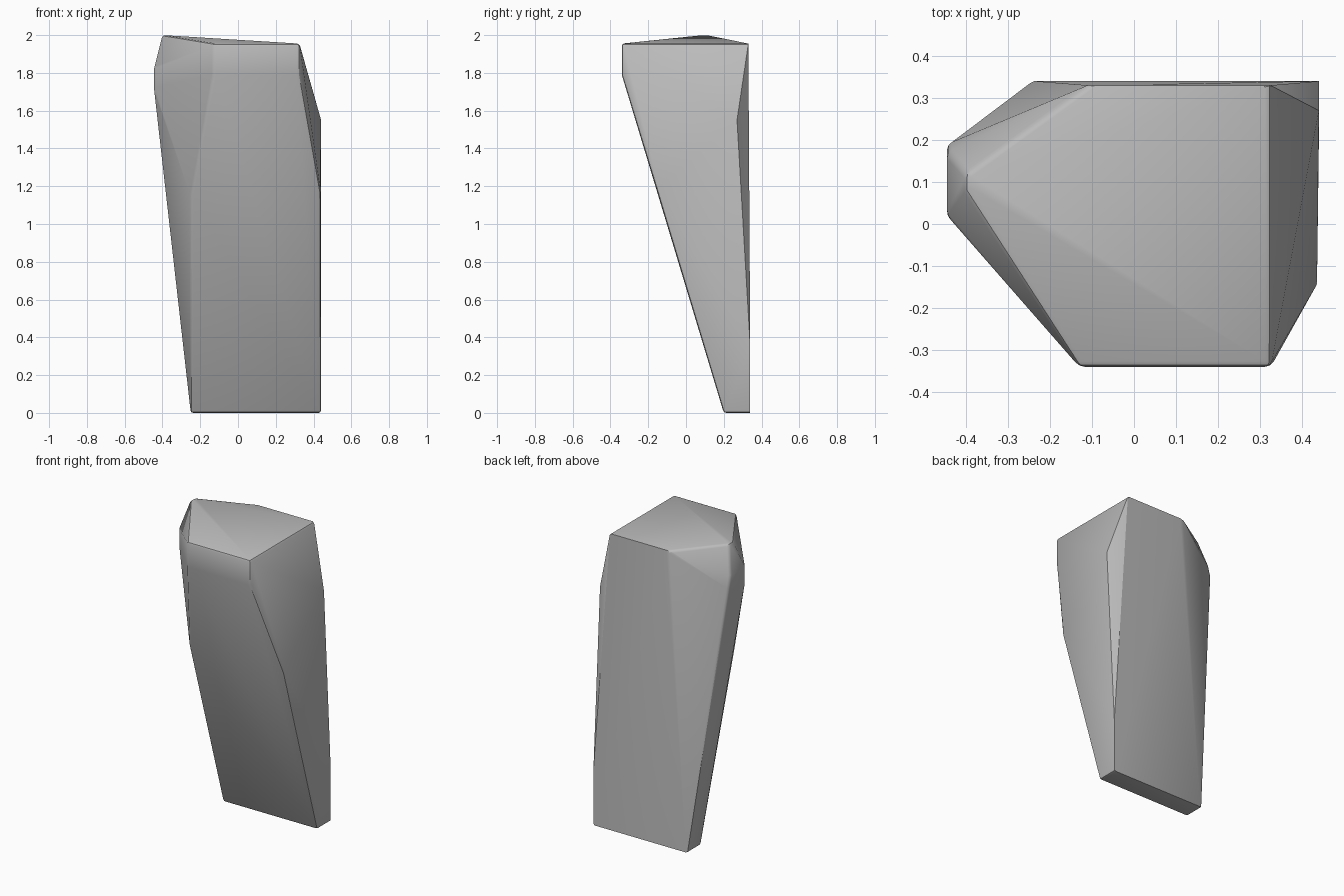
import bpy, bmesh, math

cube = bpy.data.objects.get("Cube")
if cube:
    bpy.data.objects.remove(cube, do_unlink=True)

grey = bpy.data.materials.new("stone_grey")
grey.use_nodes = True
colour = (0.5, 0.5, 0.5, 1)
grey.diffuse_color = colour
grey.node_tree.nodes["Principled BSDF"].inputs["Base Color"].default_value = colour

# Corners of the faceted stone
corners = [
    # foot
    (-0.25, 0.2, 0), (0.44, 0.2, 0), (0.44, 0.34, 0), (-0.25, 0.34, 0),
    # shoulders of the sloping front
    (-0.25, -0.145, 1.15), (0.44, -0.145, 1.15),
    # upright brow
    (-0.13, -0.34, 1.79), (0.325, -0.34, 1.79),
    (-0.13, -0.34, 1.955), (0.325, -0.34, 1.955),
    # back rim and right-hand facet
    (-0.11, 0.33, 1.955), (0.325, 0.33, 1.955),
    (0.44, 0.27, 1.55), (0.44, 0.34, 0.35),
    # blunt side nose and peak
    (-0.445, 0.02, 1.72), (-0.445, 0.02, 1.82),
    (-0.445, 0.19, 1.74), (-0.445, 0.17, 1.82),
    (-0.4, 0.08, 2), (-0.4, 0.12, 2),
]

bm = bmesh.new()
for c in corners:
    bm.verts.new(c)
bmesh.ops.convex_hull(bm, input=bm.verts)
loose = [v for v in bm.verts if not v.link_faces]
bmesh.ops.delete(bm, geom=loose, context='VERTS')
bmesh.ops.dissolve_limit(bm, angle_limit=math.radians(1.5),
                         verts=bm.verts, edges=bm.edges)
bmesh.ops.recalc_face_normals(bm, faces=bm.faces)

# Narrow chamfers on the sharp edges, leaving the back rim crisp
sharp = [e for e in bm.edges
         if len(e.link_faces) == 2
         and e.calc_face_angle() > math.radians(38)
         and min(v.co.y for v in e.verts) < 0.25]
bmesh.ops.bevel(bm, geom=sharp, offset=0.014, offset_type='OFFSET',
                segments=2, profile=0.5, affect='EDGES', clamp_overlap=True)

mesh = bpy.data.meshes.new("stone")
bm.to_mesh(mesh)
bm.free()
mesh.materials.append(grey)
stone = bpy.data.objects.new("stone", mesh)
bpy.context.collection.objects.link(stone)

bpy.ops.object.select_all(action='DESELECT')
stone.select_set(True)
bpy.context.view_layer.objects.active = stone
bpy.ops.object.shade_smooth_by_angle(angle=math.radians(30))
